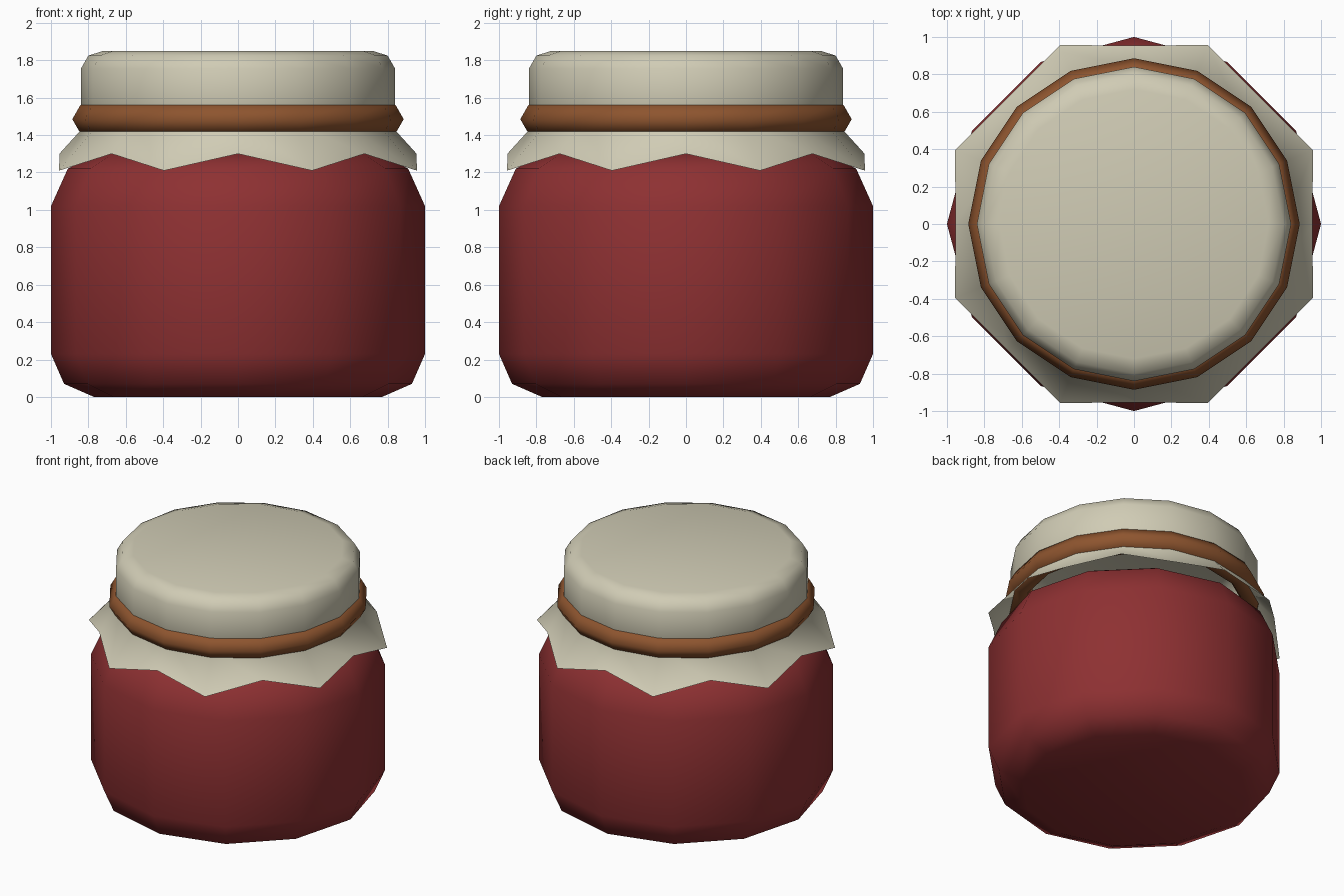
import bpy, bmesh, math

if "Cube" in bpy.data.objects:
    bpy.data.objects.remove(bpy.data.objects["Cube"])


def material(name, rgb):
    m = bpy.data.materials.new(name)
    m.diffuse_color = (*rgb, 1)
    m.use_nodes = True
    m.node_tree.nodes["Principled BSDF"].inputs["Base Color"].default_value = m.diffuse_color
    return m


def lathe(name, sides, profile, mat, closed=False, cap_start=False, cap_end=False, hem=None):
    """Spin (radius, height) points round z; hem alternates the last ring."""
    bm = bmesh.new()
    rings = []
    for k, (r, z) in enumerate(profile):
        ring = []
        for i in range(sides):
            a = 2 * math.pi * i / sides
            rr, zz = (r, z)
            if hem and k == len(profile) - 1 and i % 2:
                rr, zz = hem
            ring.append(bm.verts.new((rr * math.cos(a), rr * math.sin(a), zz)))
        rings.append(ring)
    pairs = list(zip(rings, rings[1:]))
    if closed:
        pairs.append((rings[-1], rings[0]))
    for lo, hi in pairs:
        for i in range(sides):
            j = (i + 1) % sides
            bm.faces.new((lo[i], lo[j], hi[j], hi[i]))
    if cap_start:
        bm.faces.new(rings[0][::-1])
    if cap_end:
        bm.faces.new(rings[-1])
    bmesh.ops.recalc_face_normals(bm, faces=bm.faces)
    # open sheets: make sure the first cap faces away from the body
    if cap_start and not cap_end and hem:
        bm.faces.ensure_lookup_table()
        if bm.faces[-1].normal.z < 0:
            bmesh.ops.reverse_faces(bm, faces=bm.faces)
    for f in bm.faces:
        f.smooth = True
    me = bpy.data.meshes.new(name)
    bm.to_mesh(me)
    bm.free()
    me.materials.append(mat)
    ob = bpy.data.objects.new(name, me)
    bpy.context.collection.objects.link(ob)
    return ob


red = material("jam_red", (0.27, 0.03, 0.032))
cream = material("cloth_cream", (0.63, 0.60, 0.46))
brown = material("band_brown", (0.27, 0.09, 0.028))

# Jar body, twelve sides with rounded base and shoulder
lathe("jar_body", 12,
      [(0.77, 0), (0.93, 0.07), (1, 0.23), (1, 1.02), (0.91, 1.22), (0.77, 1.30)],
      red, cap_start=True, cap_end=True)

# Cloth cover: lid top, gathered waist and zigzag hem in one sheet
lathe("cloth_cover", 16,
      [(0.72, 1.85), (0.80, 1.825), (0.84, 1.755), (0.84, 1.56), (0.81, 1.46), (0.955, 1.30)],
      cream, cap_start=True, hem=(1.035, 1.21))

# Band round the waist, hexagonal section
lathe("tie_band", 16,
      [(0.80 + 0.086 * math.cos(math.pi * k / 3), 1.485 + 0.086 * math.sin(math.pi * k / 3))
       for k in range(6)],
      brown, closed=True)
